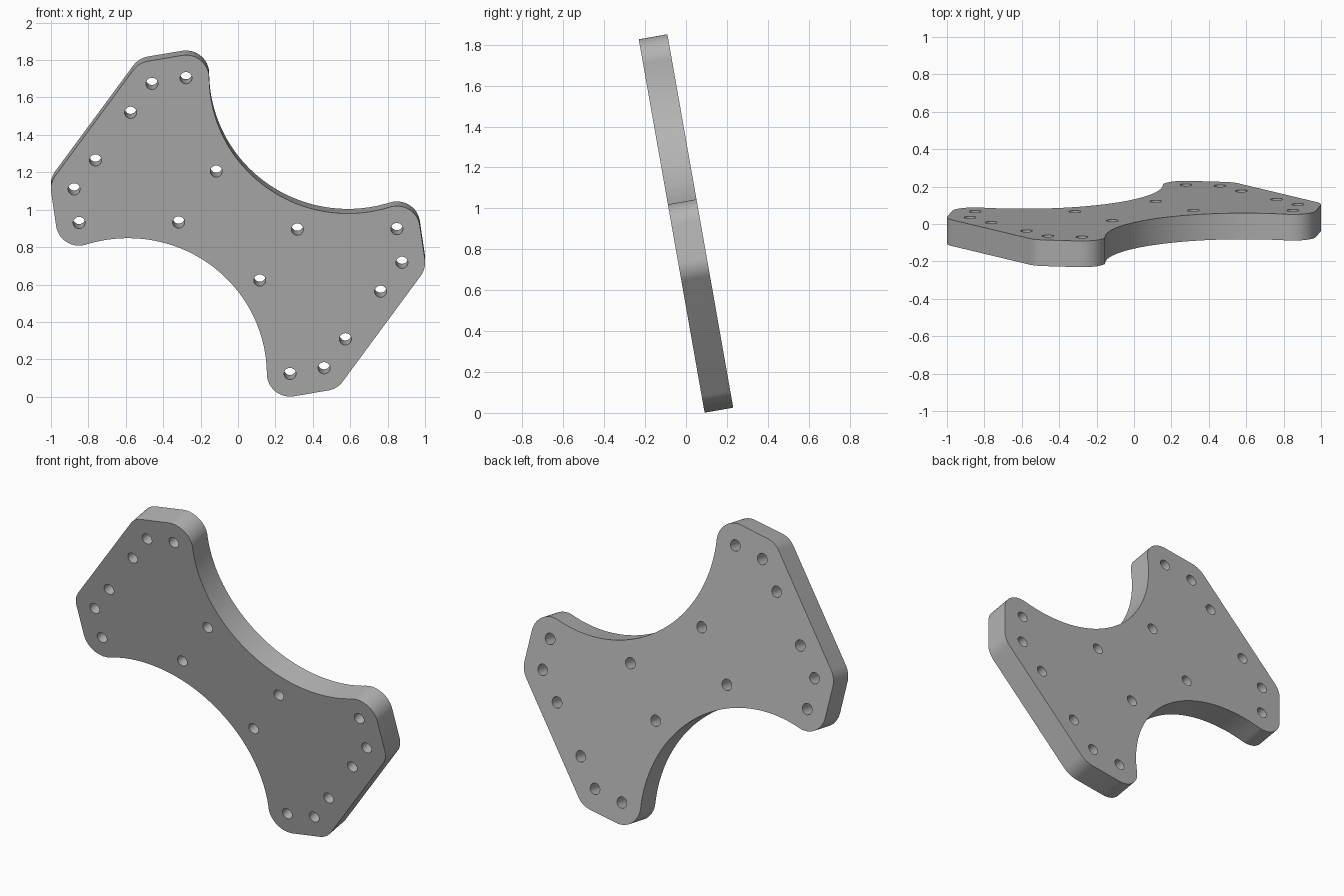
import bpy, bmesh
from math import atan2, cos, hypot, pi, radians, sin

cube = bpy.data.objects.get("Cube")
if cube:
    bpy.data.objects.remove(cube, do_unlink=True)

# Main dimensions, in the plane of the plate (length along x)
THICK = 0.142
CORNER_R, HOLE_R = 0.124, 0.032
END_HOLE, SIDE_HOLE = (0.826, 0.354), (0.697, 0.486)
HOLES = [END_HOLE, SIDE_HOLE, (0.826, 0.16), (0.268, 0.171)]
WAIST = (0, 1.0)


def arc(center, radius, start, end, steps):
    angles = [start + (end - start) * i / steps for i in range(steps + 1)]
    return [(center[0] + radius * cos(t), center[1] + radius * sin(t)) for t in angles]


# One quarter of the outline: two rounded corners, then the concave waist
chamfer = atan2(SIDE_HOLE[1] - END_HOLE[1], SIDE_HOLE[0] - END_HOLE[0]) - pi / 2
dx, dy = WAIST[0] - SIDE_HOLE[0], WAIST[1] - SIDE_HOLE[1]
toward = atan2(dy, dx)
waist_r = hypot(dx, dy) - CORNER_R
quarter = arc(END_HOLE, CORNER_R, 0, chamfer, 10)
quarter += arc(SIDE_HOLE, CORNER_R, chamfer, toward, 20)
quarter += arc(WAIST, waist_r, toward - pi, -pi / 2, 24)[1:]

# Mirror to a half, then turn the half to close the outline
half = quarter + [(-x, y) for x, y in reversed(quarter[:-1])]
outline = half + [(-x, -y) for x, y in half]

# Filled flat curve with holes, extruded to the plate thickness
curve = bpy.data.curves.new("plate_profile", "CURVE")
curve.dimensions = "2D"
curve.fill_mode = "BOTH"
curve.extrude = THICK / 2


def add_loop(points):
    spline = curve.splines.new("POLY")
    spline.points.add(len(points) - 1)
    for point, (x, y) in zip(spline.points, points):
        point.co = (x, y, 0, 1)
    spline.use_cyclic_u = True


add_loop(outline)
for x, y in HOLES:
    for sx in (-1, 1):
        for sy in (-1, 1):
            add_loop(arc((sx * x, sy * y), HOLE_R, 0, 2 * pi, 32)[:-1])

plate = bpy.data.objects.new("bracket_plate", curve)
bpy.context.collection.objects.link(plate)
bpy.ops.object.select_all(action="DESELECT")
plate.select_set(True)
bpy.context.view_layer.objects.active = plate
bpy.ops.object.convert(target="MESH")
plate = bpy.context.object
plate.name = "bracket_plate"

# Weld the caps to the walls
bm = bmesh.new()
bm.from_mesh(plate.data)
bmesh.ops.remove_doubles(bm, verts=bm.verts, dist=0.0001)
bmesh.ops.recalc_face_normals(bm, faces=bm.faces)
bm.to_mesh(plate.data)
bm.free()

# Turn the plate diagonally, stand it up and lean it forward
plate.rotation_euler = (radians(100), 0, 0)
plate.delta_rotation_euler = (0, 0, 0)
spin = radians(-36)
for v in plate.data.vertices:
    x, y = v.co.x, v.co.y
    v.co.x, v.co.y = x * cos(spin) - y * sin(spin), x * sin(spin) + y * cos(spin)
plate.location.z = 0.926
bpy.ops.object.shade_smooth_by_angle(angle=radians(30))

# Plain grey metal
grey = bpy.data.materials.new("plain_grey")
grey.use_nodes = True
color = (0.45, 0.45, 0.45, 1)
grey.diffuse_color = color
grey.node_tree.nodes["Principled BSDF"].inputs["Base Color"].default_value = color
plate.data.materials.clear()
plate.data.materials.append(grey)
